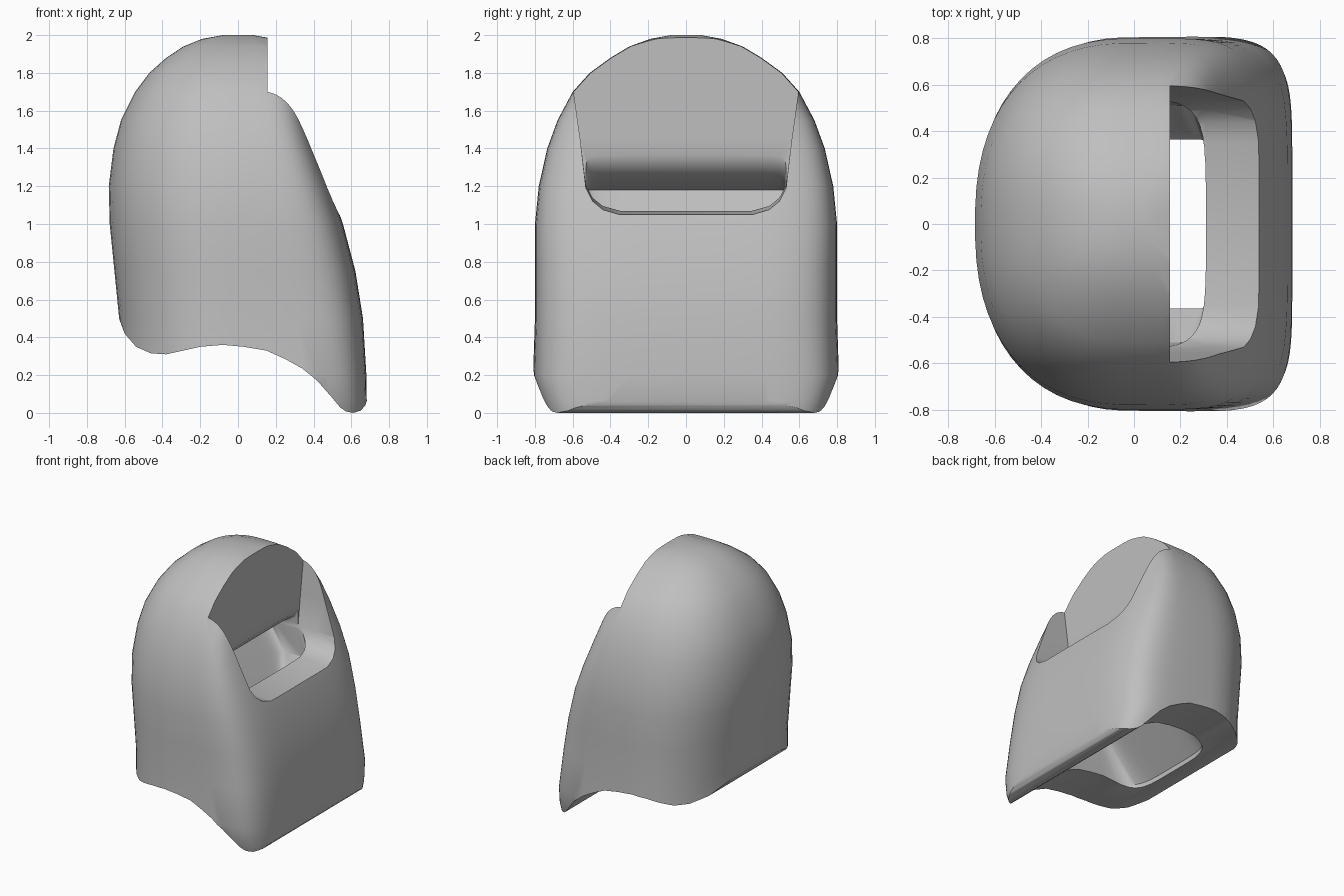
import bpy, bmesh, math

cube = bpy.data.objects.get("Cube")
if cube:
    bpy.data.objects.remove(cube, do_unlink=True)

grey = bpy.data.materials.new("plain_grey")
grey.use_nodes = True
colour = (0.52, 0.52, 0.52, 1)
grey.diffuse_color = colour
grey.node_tree.nodes["Principled BSDF"].inputs["Base Color"].default_value = colour


def loft(name, rings):
    """Skin a list of equal-length point rings and cap both ends."""
    bm = bmesh.new()
    loops = [[bm.verts.new(p) for p in ring] for ring in rings]
    n = len(loops[0])
    for a, b in zip(loops, loops[1:]):
        for i in range(n):
            j = (i + 1) % n
            bm.faces.new((a[i], a[j], b[j], b[i]))
    bm.faces.new(loops[0])
    bm.faces.new(loops[-1])
    bmesh.ops.recalc_face_normals(bm, faces=bm.faces)
    mesh = bpy.data.meshes.new(name)
    bm.to_mesh(mesh)
    bm.free()
    mesh.materials.append(grey)
    obj = bpy.data.objects.new(name, mesh)
    bpy.context.collection.objects.link(obj)
    return obj


def rounded_ring(z, left, right, half, centre, n_left, n_right, count=64):
    """Horizontal outline whose two sides have different roundness."""
    ring = []
    for i in range(count):
        t = 2 * math.pi * (i + 0.5) / count
        c, s = math.cos(t), math.sin(t)
        n = n_right if c > 0 else n_left
        reach = right - centre if c > 0 else centre - left
        ring.append((centre + reach * math.copysign(abs(c) ** (2 / n), c),
                     half * math.copysign(abs(s) ** (2 / n), s), z))
    return ring


# Domed body: height, left, right, half width, roundness of right side
levels = [
    (-.02, -.62, .68, .735, 7), (.06, -.62, .682, .765, 7), (.2, -.62, .68, .81, 6),
    (.5, -.63, .662, .80, 5.2), (.75, -.655, .622, .80, 5),
    (1.0, -.68, .556, .80, 5), (1.2, -.685, .485, .78, 5),
    (1.4, -.66, .41, .735, 5), (1.55, -.62, .36, .68, 5),
    (1.7, -.545, .325, .60, 4.5), (1.8, -.47, .31, .51, 4.5),
    (1.88, -.38, .29, .40, 4.5), (1.94, -.29, .26, .30, 4.5),
    (1.98, -.19, .19, .19, 3.5), (2.0, -.08, .08, .08, 3)]
body = loft("body_shell", [rounded_ring(z, l, r, h, 0, 2.4, n)
                           for z, l, r, h, n in levels])

# Curved underside cut
curve = [(-.9, -.3), (-.9, .52), (-.63, .5), (-.6, .42), (-.54, .35),
         (-.46, .315), (-.38, .31), (-.2, .35), (-.08, .36), (.03, .35),
         (.15, .33), (.25, .285), (.34, .235), (.42, .17), (.49, .09),
         (.54, .03), (.57, .008), (.61, 0), (.65, .012), (.674, .04),
         (.69, .09), (.9, .09), (.9, -.3)]
underside = loft("underside_cutter", [[(x, y, z) for x, z in curve] for y in (-1, 1)])


# Window cut with a nearly level lower lip and rounded lower corners
def window_ring(x, low):
    side = [(.35, low), (.44, low + .025), (.494, low + .068),
            (.53, low + .135), (.56, 1.45), (.595, 1.7), (.66, 2.3)]
    return [(x, y, z) for y, z in side] + [(x, -y, z) for y, z in reversed(side)]


window = loft("window_cutter", [window_ring(.155, 1.07), window_ring(.31, 1.07),
                                window_ring(.53, 1.05), window_ring(.95, 1.01)])

# Inner passage: base opening, narrow throat, ramp, and curved ceiling.
# Each level: height, left, right, half width, left and right roundness
passage_levels = [
    (-.2, -.37, .42, .44, 5, 5), (.35, -.37, .42, .44, 5, 5),
    (.58, -.12, .36, .39, 7, 7), (.82, .12, .32, .365, 9, 9),
    (.98, .01, .31, .51, 9, 5), (1.18, -.14, .31, .53, 10, 3.5),
    (1.22, 0, .31, .53, 10, 4), (1.27, .1, .29, .53, 10, 5),
    (1.32, .14, .25, .53, 10, 10), (1.38, .16, .2, .53, 10, 10)]
passage = loft("passage_cutter", [rounded_ring(z, l, r, h, (l + r) / 2, a, b, 40)
                                  for z, l, r, h, a, b in passage_levels])

# Cut, then tidy up the helpers
bpy.ops.object.select_all(action='DESELECT')
bpy.context.view_layer.objects.active = body
body.select_set(True)
for cutter in (underside, window, passage):
    cutter.hide_render = True
    mod = body.modifiers.new(cutter.name, 'BOOLEAN')
    mod.operation = 'DIFFERENCE'
    mod.solver = 'EXACT'
    mod.object = cutter
    bpy.ops.object.modifier_apply(modifier=mod.name)
    bpy.data.objects.remove(cutter, do_unlink=True)

bpy.ops.object.shade_smooth_by_angle(angle=math.radians(35))
